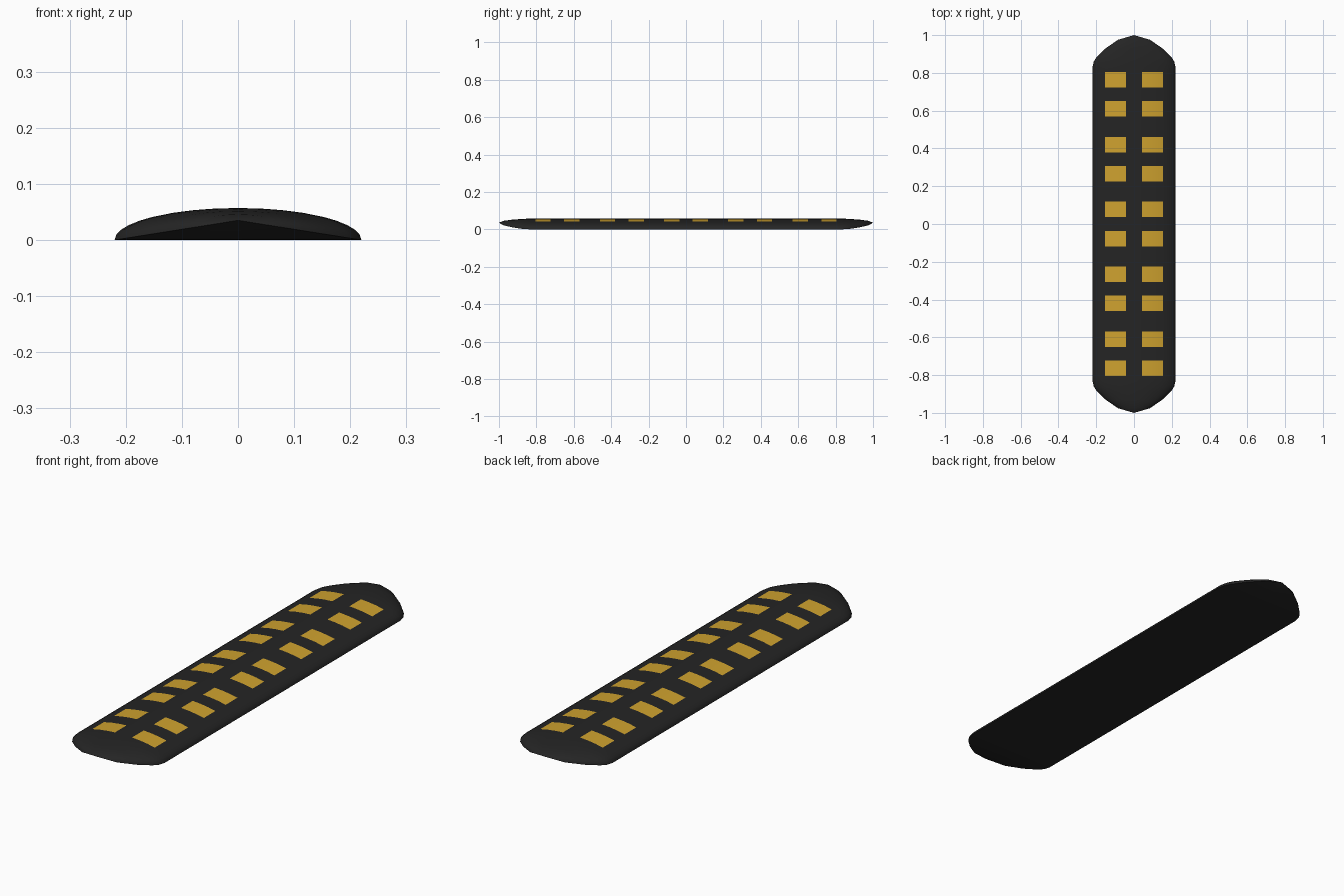
import bpy, bmesh, math

if "Cube" in bpy.data.objects:
    bpy.data.objects.remove(bpy.data.objects["Cube"])

W, H, TIP = 0.22, 0.057, 0.035        # half width, crown height, tip height


def material(name, rgb):
    m = bpy.data.materials.new(name)
    m.diffuse_color = (*rgb, 1)
    m.use_nodes = True
    m.node_tree.nodes["Principled BSDF"].inputs["Base Color"].default_value = m.diffuse_color
    return m


rubber = material("black rubber", (0.018, 0.018, 0.018))
yellow = material("reflector yellow", (0.62, 0.36, 0.028))

# Reflector layout: five pairs along the length, two columns across
centres = [c + d for c in (-0.6875, -0.3425, 0, 0.3425, 0.6875) for d in (-0.077, 0.077)]
PLATE = 0.041
X_IN, X_OUT = 0.042, 0.154

# Lengthwise stations: y, half width, crown height
end = [(0.83, W, H), (0.86, 0.213, 0.0565), (0.885, 0.197, 0.055),
       (0.93, 0.15, 0.0515), (0.975, 0.085, 0.0455), (1.0, 0.0, TIP)]
stations = [(-y, w, t) for y, w, t in reversed(end)]
for c in centres:
    stations += [(c - PLATE, W, H), (c + PLATE, W, H)]
stations += end

# Crosswise columns, with edges on the reflector borders
half = [0, X_IN / W, 0.36, 0.53, X_OUT / W, 0.8, 0.89, 0.95, 0.985, 1]
cols = [-u for u in reversed(half[1:])] + half

# Domed bump lofted from the sections, with flush reflectors
bm = bmesh.new()
tops, bottoms = [], []
for y, w, t in stations:
    rim = TIP * (1 - w / W)
    tops.append([bm.verts.new((u * w, y, rim + (t - rim) * math.sqrt(1 - u * u))) for u in cols])
    bottoms.append([bm.verts.new((u * w, y, rim)) for u in (-1, 0, 1)])
for rows in (tops, bottoms):
    for a, b in zip(rows, rows[1:]):
        for i in range(len(a) - 1):
            quad = (a[i], a[i + 1], b[i + 1], b[i])
            f = bm.faces.new(quad if rows is tops else quad[::-1])
            c = f.calc_center_median()
            on_y = any(abs(c.y - k) < PLATE * 0.9 for k in centres)
            if rows is tops and on_y and X_IN < abs(c.x) < X_OUT:
                f.material_index = 1
bmesh.ops.remove_doubles(bm, verts=bm.verts, dist=1e-5)
bmesh.ops.recalc_face_normals(bm, faces=bm.faces)

mesh = bpy.data.meshes.new("speed_bump")
bm.to_mesh(mesh)
bm.free()
mesh.materials.append(rubber)
mesh.materials.append(yellow)
bump = bpy.data.objects.new("speed_bump", mesh)
bpy.context.collection.objects.link(bump)
bpy.context.view_layer.objects.active = bump
bump.select_set(True)
bpy.ops.object.shade_smooth_by_angle(angle=math.radians(35))
